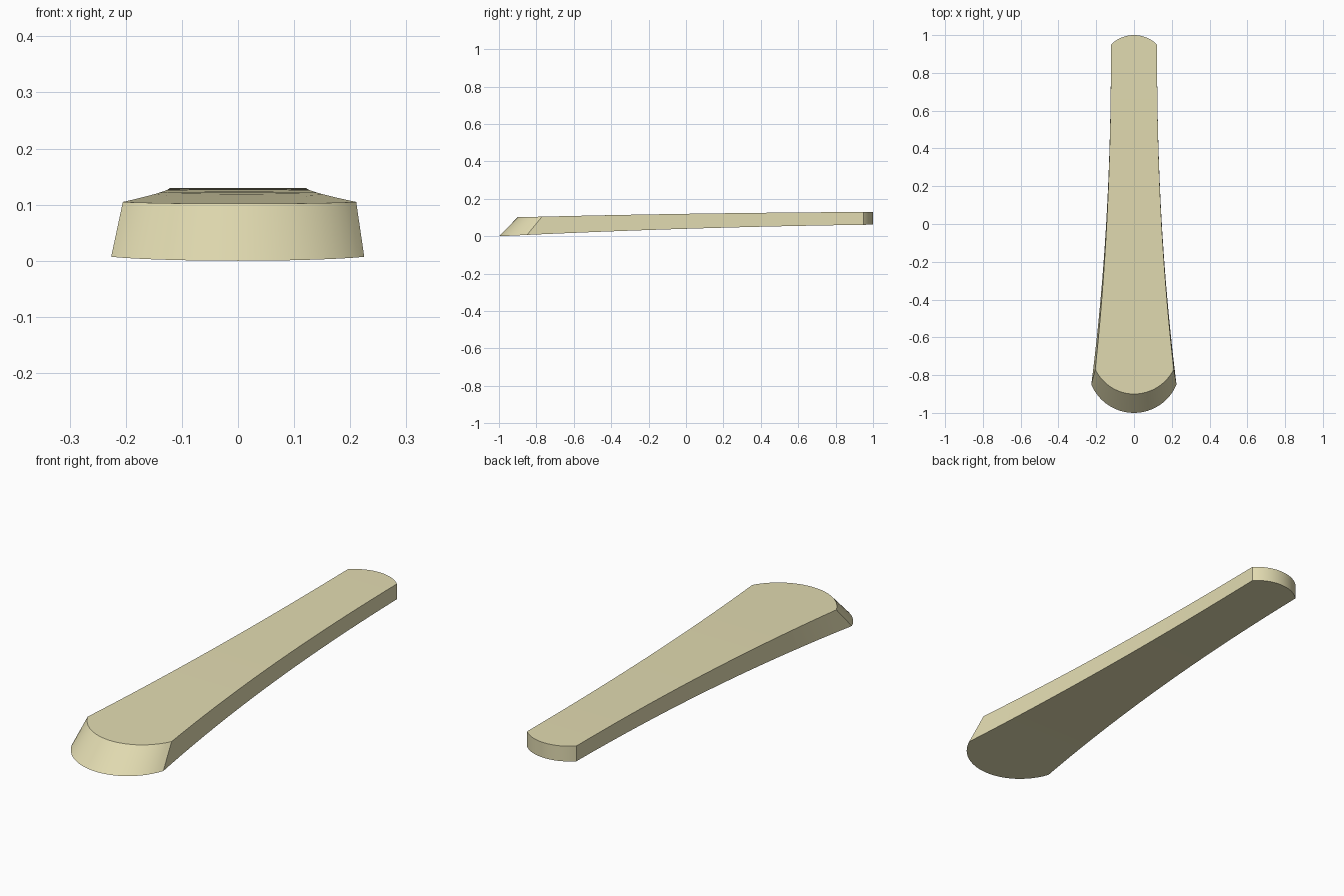
import bpy, bmesh, math

if "Cube" in bpy.data.objects:
    bpy.data.objects.remove(bpy.data.objects["Cube"])

COLS, ROWS = 24, 20


def arc(t, half, rise):
    """Height of a circular arc cap at width fraction t (0 at t = +-1, rise at t = 0)."""
    r = (half * half + rise * rise) / (2 * rise)
    return math.sqrt(r * r - (t * half) ** 2) - (r - rise)


def skin(bm, y0, rise0, left, right, height):
    """Grid of vertices for one face of the bar: flared sides, rounded ends."""
    y1, rise1 = 0.95, 0.05
    grid = []
    for j in range(ROWS + 1):
        v = j / ROWS
        flare = ((0.95 - (y0 + (y1 - y0) * v)) / 1.8) ** 2.2
        row = []
        for i in range(COLS + 1):
            t = math.sin((i / COLS * 2 - 1) * 1.15) / math.sin(1.15)
            front = y0 - arc(t, 0.5 * (left + right) + 0.121, rise0)
            back = y1 + arc(t, 0.122, rise1)
            y = front + (back - front) * v
            half = 0.122 + flare * (left if t < 0 else right)
            row.append(bm.verts.new((t * half, y, height(y))))
        grid.append(row)
    return grid


def border(g):
    return (g[0] + [r[-1] for r in g[1:-1]] + g[-1][::-1]
            + [r[0] for r in g[-2:0:-1]])


bm = bmesh.new()
# Underside and top, both gently curved along the length
bottom = skin(bm, -0.85, 0.15, 0.104, 0.103,
              lambda y: 0.04 + 0.031 * y - 0.009 * y * y)
top = skin(bm, -0.77, 0.13, 0.092, 0.098,
           lambda y: 0.12 + 0.0155 * y - 0.0055 * y * y)
for g in (bottom, top):
    for j in range(ROWS):
        for i in range(COLS):
            bm.faces.new((g[j][i], g[j][i + 1], g[j + 1][i + 1], g[j + 1][i]))

# Side walls, sloped front nose and rounded back end
b, t = border(bottom), border(top)
for k in range(len(b)):
    n = (k + 1) % len(b)
    bm.faces.new((b[k], b[n], t[n], t[k]))
bmesh.ops.recalc_face_normals(bm, faces=bm.faces)

mesh = bpy.data.meshes.new("tapered_bar")
bm.to_mesh(mesh)
bm.free()
bar = bpy.data.objects.new("tapered_bar", mesh)
bpy.context.collection.objects.link(bar)

mat = bpy.data.materials.new("pale_yellow")
mat.diffuse_color = (0.76, 0.71, 0.44, 1)
mat.use_nodes = True
mat.node_tree.nodes["Principled BSDF"].inputs["Base Color"].default_value = mat.diffuse_color
mesh.materials.append(mat)

bpy.context.view_layer.objects.active = bar
bar.select_set(True)
bpy.ops.object.shade_smooth_by_angle(angle=math.radians(30))
